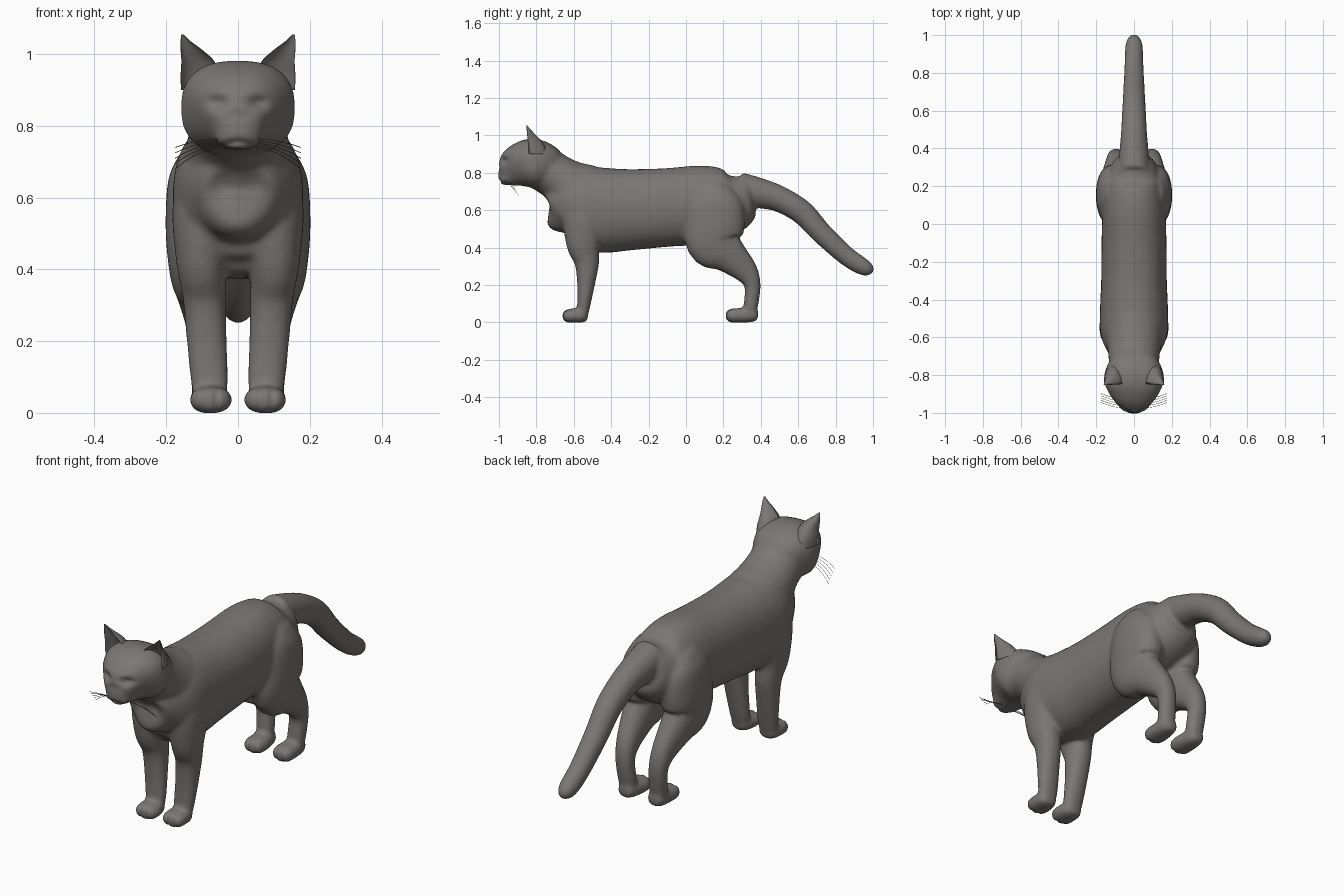
import bpy, bmesh, math
from mathutils import Vector

if "Cube" in bpy.data.objects:
    bpy.data.objects.remove(bpy.data.objects["Cube"])

fur = bpy.data.materials.new("grey fur")
fur.diffuse_color = (0.195, 0.185, 0.178, 1)
fur.use_nodes = True
fur.node_tree.nodes["Principled BSDF"].inputs["Base Color"].default_value = fur.diffuse_color


def add_object(name, bm):
    bmesh.ops.recalc_face_normals(bm, faces=bm.faces)
    me = bpy.data.meshes.new(name)
    bm.to_mesh(me)
    bm.free()
    me.materials.append(fur)
    for p in me.polygons:
        p.use_smooth = True
    ob = bpy.data.objects.new(name, me)
    bpy.context.collection.objects.link(ob)
    return ob


def spline(rows, steps=5):
    """Smooth interpolation through rows of numbers."""
    out = []
    for i in range(len(rows) - 1):
        a, b, c, d = (rows[max(0, min(len(rows) - 1, i + k))] for k in (-1, 0, 1, 2))
        for s in range(steps):
            t = s / steps
            out.append([0.5 * (2 * q + (r - p) * t + (2 * p - 5 * q + 4 * r - w) * t * t
                               + (3 * q - p - 3 * r + w) * t ** 3)
                        for p, q, r, w in zip(a, b, c, d)])
    return out + [list(rows[-1])]


def skin(bm, rings):
    rings = [[bm.verts.new(p) for p in r] for r in rings]
    n = len(rings[0])
    for a, b in zip(rings, rings[1:]):
        for i in range(n):
            bm.faces.new((a[i], a[(i + 1) % n], b[(i + 1) % n], b[i]))
    bm.faces.new(rings[0])
    bm.faces.new(rings[-1])


def loft(bm, rows, power=2.0, side=1, n=32):
    """Rows of x, y, z, half width, half depth across the path."""
    rows = spline(rows)
    rings = []
    for i, (x, y, z, rx, rn) in enumerate(rows):
        a, b = rows[max(i - 1, 0)], rows[min(i + 1, len(rows) - 1)]
        t = Vector((0, b[1] - a[1], b[2] - a[2])).normalized()
        nrm = Vector((0, -t.z, t.y))
        ring = []
        for k in range(n):
            c, s = math.cos(math.tau * k / n), math.sin(math.tau * k / n)
            c = math.copysign(abs(c) ** (2 / power), c)
            s = math.copysign(abs(s) ** (2 / power), s)
            p = Vector((x + max(rx, .003) * c, y, z)) + nrm * max(rn, .003) * s
            ring.append((p.x * side, p.y, p.z))
        rings.append(ring)
    skin(bm, rings)


bm = bmesh.new()
# torso
loft(bm, [(0, .37, .70, .04, .05), (0, .33, .69, .10, .10), (0, .25, .65, .14, .17),
          (0, .10, .63, .165, .21), (0, -.1, .615, .172, .21), (0, -.3, .603, .174, .217),
          (0, -.45, .60, .18, .228), (0, -.58, .615, .178, .215), (0, -.67, .60, .14, .165),
          (0, -.715, .58, .09, .10), (0, -.735, .58, .03, .04)], 2.2)
# neck
loft(bm, [(0, -.5, .65, .165, .185), (0, -.6, .71, .152, .16), (0, -.68, .77, .137, .125),
          (0, -.76, .82, .13, .12), (0, -.82, .84, .10, .10)])
# head
loft(bm, [(0, -.68, .83, .08, .07), (0, -.71, .836, .12, .10), (0, -.77, .845, .15, .125),
          (0, -.83, .85, .159, .132), (0, -.88, .84, .138, .122), (0, -.92, .822, .108, .107),
          (0, -.95, .803, .082, .084), (0, -.978, .787, .06, .057),
          (0, -.998, .784, .035, .036), (0, -1.004, .784, .01, .01)], 2.5)
# tail
loft(bm, [(0, .28, .72, .085, .085), (0, .40, .69, .076, .08), (0, .5, .66, .068, .07),
          (0, .62, .59, .062, .065), (0, .725, .478, .056, .058), (0, .85, .362, .05, .052),
          (0, .93, .307, .047, .048), (0, .975, .285, .038, .038), (0, 1.002, .275, .016, .016)])
for s in (1, -1):
    # front legs and paws
    loft(bm, [(.09, -.53, .72, .07, .10), (.098, -.545, .57, .085, .115),
              (.102, -.55, .42, .07, .09), (.094, -.53, .32, .06, .066),
              (.087, -.535, .20, .056, .047), (.079, -.548, .08, .052, .034),
              (.078, -.555, .03, .04, .028)], 2.2, s)
    loft(bm, [(.078, -.525, .035, .03, .025), (.078, -.55, .036, .05, .036),
              (.076, -.60, .037, .059, .038), (.076, -.64, .034, .054, .034),
              (.076, -.66, .032, .03, .018)], 2.3, s)
    # hind legs and paws
    loft(bm, [(.10, .17, .74, .05, .07), (.108, .16, .66, .084, .14), (.112, .155, .54, .09, .16),
              (.112, .15, .43, .084, .148), (.108, .23, .36, .07, .10), (.10, .318, .275, .053, .067),
              (.094, .355, .20, .046, .044), (.088, .348, .10, .045, .039),
              (.084, .335, .03, .04, .033)], 2.2, s)
    loft(bm, [(.083, .385, .04, .03, .025), (.083, .355, .04, .045, .038),
              (.08, .285, .038, .054, .039), (.08, .235, .036, .05, .036),
              (.08, .212, .034, .028, .018)], 2.3, s)
    # muzzle pads
    loft(bm, [(.03, -.93, .768, .02, .02), (.03, -.955, .768, .034, .028),
              (.028, -.985, .77, .028, .022), (.026, -.994, .77, .01, .01)], 2, s)

# fuse the parts into one smooth skin
raw = add_object("rough_parts", bm)
mod = raw.modifiers.new("fuse", 'REMESH')
mod.mode, mod.voxel_size = 'VOXEL', .009
mod = raw.modifiers.new("soften", 'SMOOTH')
mod.factor, mod.iterations = .5, 12
dg = bpy.context.evaluated_depsgraph_get()
bm = bmesh.new()
bm.from_mesh(bpy.data.meshes.new_from_object(raw.evaluated_get(dg)))
bpy.data.objects.remove(raw)
# eye sockets, mouth line and toe grooves pressed into the skin
for v in bm.verts:
    x, y, z = abs(v.co.x), v.co.y, v.co.z
    if y < -.86 and z > .7:
        v.co.y += .022 * math.exp(-((x - .058) / .03) ** 2 - ((z - .865) / .019) ** 2)
        mouth = .757 - .25 * x
        v.co.y += .010 * math.exp(-((z - mouth) / .008) ** 2 - (x / .05) ** 4)
    if z < .075 and (y < -.60 or .2 < y < .27):
        for g in (.06, .094):
            v.co.y += .008 * math.exp(-((x - g) / .008) ** 2)
    v.co.z = max(v.co.z, 0)
add_object("cat_body", bm)

for s, side in ((1, "left"), (-1, "right")):
    # ears: crescent sections, hollow at the front
    rows = spline([(.106, .90, .053, .10), (.108, .94, .052, .09), (.112, .98, .046, .066),
                   (.130, 1.012, .030, .038), (.146, 1.036, .014, .018), (.155, 1.055, .003, .004)])
    rings = []
    for x, z, rx, d in rows:
        ring = []
        for k in range(24):
            c, q = math.cos(math.tau * k / 24), math.sin(math.tau * k / 24)
            depth = q * d if q > 0 else -q * d * .55
            ring.append(((x + rx * c) * s, -.84 - .09 * (z - .9) + depth, z))
        rings.append(ring)
    bm = bmesh.new()
    skin(bm, rings)
    add_object(side + "_ear", bm)

    # eyes
    bm = bmesh.new()
    bmesh.ops.create_uvsphere(bm, u_segments=20, v_segments=12, radius=.022)
    for v in bm.verts:
        v.co.z *= .65
        v.co += Vector((.058 * s, -.905, .863))
    add_object(side + "_eye", bm)

    # whiskers
    cu = bpy.data.curves.new(side + "_whiskers", 'CURVE')
    cu.dimensions, cu.bevel_depth, cu.bevel_resolution = '3D', .001, 0
    for i in range(5):
        sp = cu.splines.new('POLY')
        sp.points.add(6)
        for k in range(7):
            t = k / 6
            sp.points[k].co = ((.035 + .14 * t) * s, -.975 + .012 * i + .03 * t * t,
                               .765 - .006 * i - (.025 + .009 * i) * t * t, 1)
    cu.materials.append(fur)
    bpy.context.collection.objects.link(bpy.data.objects.new(side + "_whiskers", cu))
